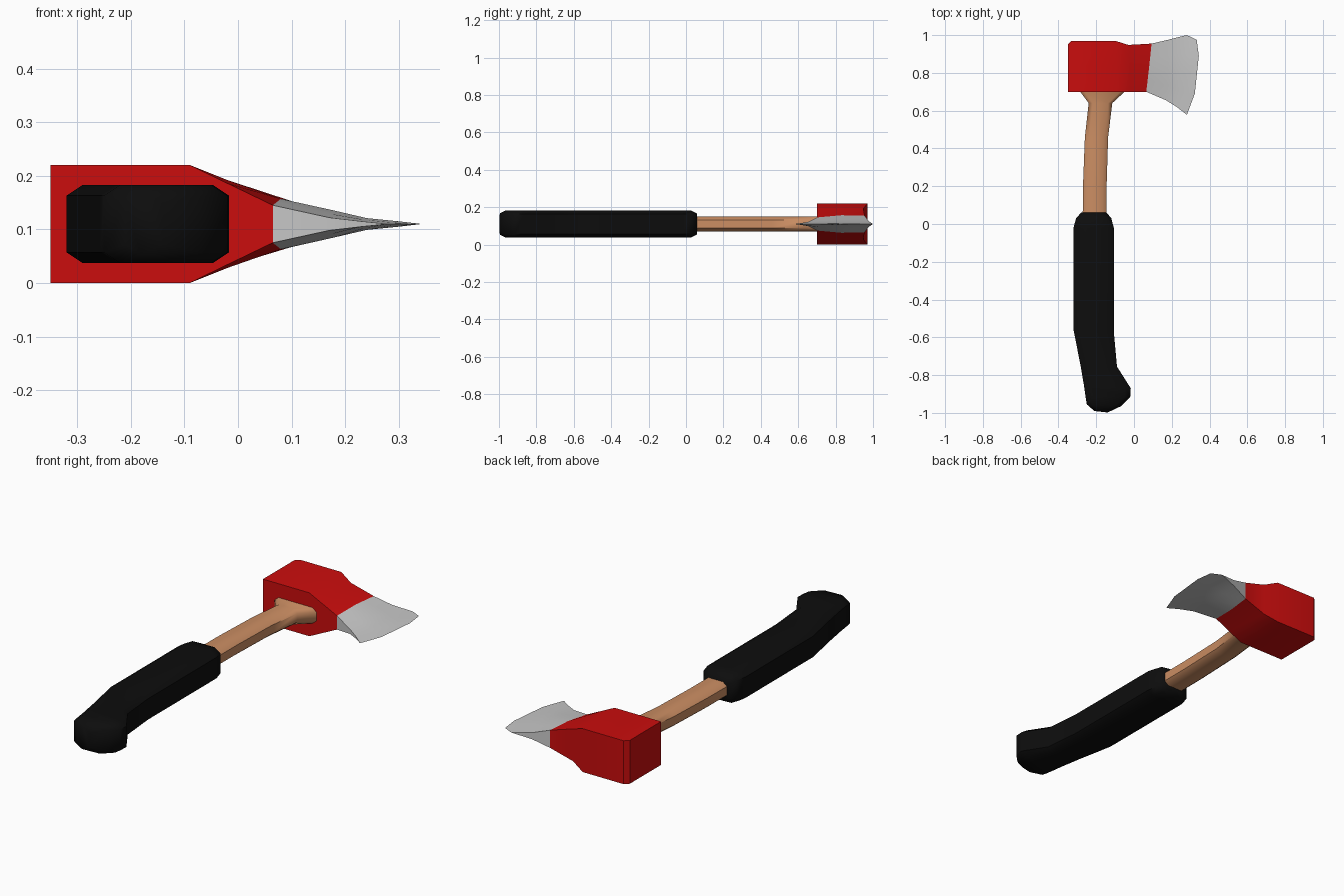
import bpy
import bmesh
import math

cube = bpy.data.objects.get("Cube")
if cube:
    bpy.data.objects.remove(cube, do_unlink=True)

MID_Z = 0.11


def material(name, color):
    mat = bpy.data.materials.new(name)
    mat.use_nodes = True
    rgba = (*color, 1)
    mat.diffuse_color = rgba
    mat.node_tree.nodes["Principled BSDF"].inputs["Base Color"].default_value = rgba
    return mat


red = material("red paint", (0.60, 0.004, 0.004))
steel = material("bright steel", (0.58, 0.58, 0.58))
wood = material("warm wood", (0.60, 0.27, 0.125))
rubber = material("black rubber", (0.004, 0.004, 0.004))


def loft(name, rings, mat, angle):
    """Skin closed rings of points in order and cap both ends."""
    bm = bmesh.new()
    loops = [[bm.verts.new(p) for p in ring] for ring in rings]
    for a, b in zip(loops, loops[1:]):
        for i in range(len(a)):
            j = (i + 1) % len(a)
            bm.faces.new((a[i], a[j], b[j], b[i]))
    bm.faces.new(loops[0])
    bm.faces.new(loops[-1])
    bmesh.ops.remove_doubles(bm, verts=bm.verts, dist=0.0005)
    bmesh.ops.recalc_face_normals(bm, faces=bm.faces)
    mesh = bpy.data.meshes.new(name)
    bm.to_mesh(mesh)
    bm.free()
    mesh.materials.append(mat)
    obj = bpy.data.objects.new(name, mesh)
    bpy.context.collection.objects.link(obj)
    bpy.ops.object.select_all(action="DESELECT")
    obj.select_set(True)
    bpy.context.view_layer.objects.active = obj
    bpy.ops.object.shade_smooth_by_angle(angle=math.radians(angle))
    return obj


def octagon(left, right, half, cut_x, cut_z):
    """Chamfered cross-section between two side points, at half height."""
    (xl, yl), (xr, yr) = left, right
    t = cut_x / (xr - xl)

    def at(f, z):
        return (xl + (xr - xl) * f, yl + (yr - yl) * f, MID_Z + z)

    low = half - cut_z
    return [at(0, -low), at(t, -half), at(1 - t, -half), at(1, -low),
            at(1, low), at(1 - t, half), at(t, half), at(0, low)]


def slab(stations):
    """Cross-section through stations of (x, y, half thickness)."""
    top = [(x, y, MID_Z + h) for x, y, h in stations]
    bottom = [(x, y, MID_Z - h) for x, y, h in reversed(stations)]
    return top + bottom


# Rubber grip with a hooked end
grip = [
    ((-0.21, -0.99), (-0.14, -0.998), 0.058),
    ((-0.25, -0.955), (-0.07, -0.965), 0.073),
    ((-0.257, -0.91), (-0.02, -0.915), 0.073),
    ((-0.264, -0.86), (-0.017, -0.87), 0.073),
    ((-0.282, -0.755), (-0.09, -0.755), 0.073),
    ((-0.32, -0.56), (-0.107, -0.57), 0.073),
    ((-0.32, -0.02), (-0.107, -0.02), 0.073),
    ((-0.307, 0.03), (-0.12, 0.03), 0.071),
    ((-0.28, 0.06), (-0.145, 0.06), 0.056),
]
loft("grip", [octagon(a, b, h, 0.03, 0.02) for a, b, h in grip], rubber, 50)

# Wooden handle flaring where it meets the head
shaft = [(0.0, -0.272, -0.145), (0.2, -0.27, -0.145), (0.46, -0.26, -0.137),
         (0.64, -0.24, -0.115), (0.70, -0.285, -0.05), (0.74, -0.285, -0.05)]
loft("handle", [octagon((a, y), (b, y), 0.04, 0.022, 0.018) for y, a, b in shaft],
     wood, 50)

# Red head tapering toward the blade, each row running front to back
socket = [(0.065, 0.70, 0.035), (0.08, 0.83, 0.047), (0.093, 0.955, 0.045)]
head = [
    [(-0.35, 0.70, 0.11), (-0.35, 0.83, 0.11), (-0.35, 0.95, 0.11)],
    [(-0.33, 0.70, 0.11), (-0.33, 0.83, 0.11), (-0.33, 0.97, 0.11)],
    [(-0.09, 0.70, 0.11), (-0.09, 0.83, 0.11), (-0.10, 0.97, 0.11)],
    [(-0.02, 0.70, 0.076), (-0.02, 0.83, 0.082), (-0.03, 0.948, 0.082)],
    socket,
]
loft("head", [slab(row) for row in head], red, 25)

# Steel blade flaring to a curved cutting edge
blade = [
    socket,
    [(0.17, 0.655, 0.012), (0.18, 0.81, 0.025), (0.18, 0.975, 0.017)],
    [(0.23, 0.617, 0.005), (0.24, 0.80, 0.011), (0.23, 0.988, 0.008)],
    [(0.28, 0.578, 0), (0.30, 0.80, 0.005), (0.28, 1.0, 0)],
]
edge = [(0.28, 0.578, 0), (0.322, 0.69, 0), (0.343, 0.89, 0),
        (0.332, 0.975, 0), (0.28, 1.0, 0)]


def widen(row):
    """Add in-between stations so a row matches the cutting edge."""
    a, b, c = row
    mid = [tuple((p + q) / 2 for p, q in zip(u, v)) for u, v in ((a, b), (b, c))]
    return [a, mid[0], b, mid[1], c]


loft("blade", [slab(widen(row)) for row in blade] + [slab(edge)], steel, 30)
